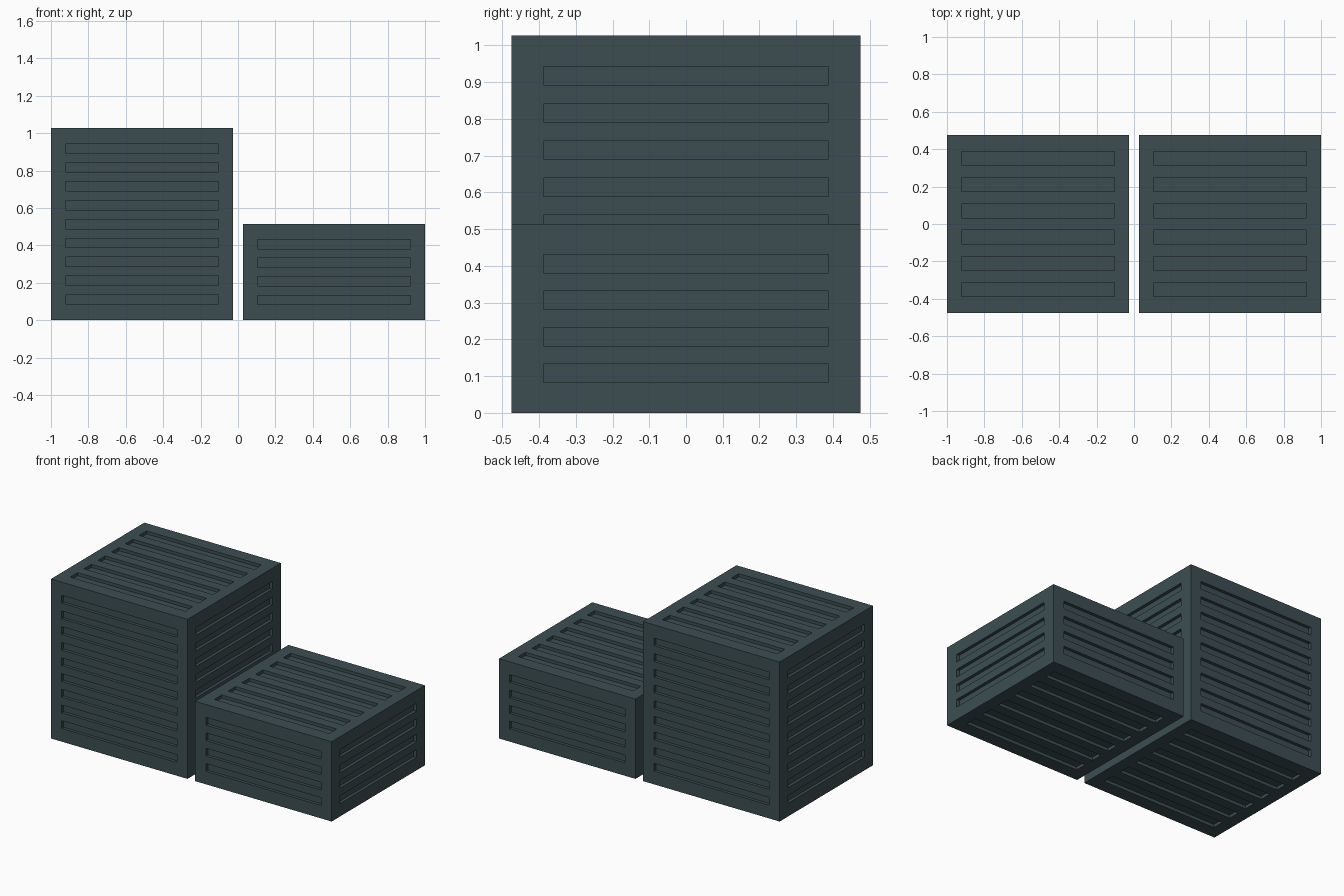
import bpy, bmesh
from mathutils import Vector, Matrix

if "Cube" in bpy.data.objects:
    bpy.data.objects.remove(bpy.data.objects["Cube"])

W, D = 0.973, 0.95          # block footprint
DEPTH = 0.02                # slot recess depth
SLOT_X, SLOT_Y = 0.82, 0.776  # slot lengths on x-facing / y-facing runs

mat = bpy.data.materials.new("dark_teal")
mat.diffuse_color = (0.045, 0.076, 0.084, 1)
mat.use_nodes = True
mat.node_tree.nodes["Principled BSDF"].inputs["Base Color"].default_value = mat.diffuse_color


def add_box(bm, center, size):
    m = Matrix.Translation(center) @ Matrix.Diagonal((*size, 1))
    bmesh.ops.create_cube(bm, size=1, matrix=m)


def make_object(name, bm):
    mesh = bpy.data.meshes.new(name)
    bm.to_mesh(mesh)
    bm.free()
    ob = bpy.data.objects.new(name, mesh)
    bpy.context.collection.objects.link(ob)
    return ob


def spread(low, high, n):
    return [low + (high - low) * i / (n - 1) for i in range(n)]


def slotted_block(name, x, height, rows, margin):
    # solid block
    bm = bmesh.new()
    add_box(bm, Vector((x, 0, height / 2)), (W, D, height))
    block = make_object(name, bm)
    block.data.materials.append(mat)

    # slot cutters on all six sides
    bm = bmesh.new()
    t = 2 * DEPTH
    for z in spread(margin + 0.025, height - margin - 0.025, rows):
        for s in (-1, 1):
            add_box(bm, Vector((x, s * D / 2, z)), (SLOT_X, t, 0.05))
            add_box(bm, Vector((x + s * W / 2, 0, z)), (t, SLOT_Y, 0.05))
    for y in spread(-0.351, 0.351, 6):
        for z in (0, height):
            add_box(bm, Vector((x, y, z)), (SLOT_X, 0.075, t))
    cutter = make_object(name + "_slot_cutter", bm)
    cutter.hide_render = True

    # carve the slots, then drop the cutter
    mod = block.modifiers.new("slots", 'BOOLEAN')
    mod.operation = 'DIFFERENCE'
    mod.solver = 'EXACT'
    mod.object = cutter
    bpy.context.view_layer.objects.active = block
    bpy.ops.object.modifier_apply(modifier=mod.name)
    bpy.data.objects.remove(cutter)


slotted_block("tall_block", -0.5135, 1.027, 9, 0.085)
slotted_block("low_block", 0.5135, 0.514, 4, 0.083)
